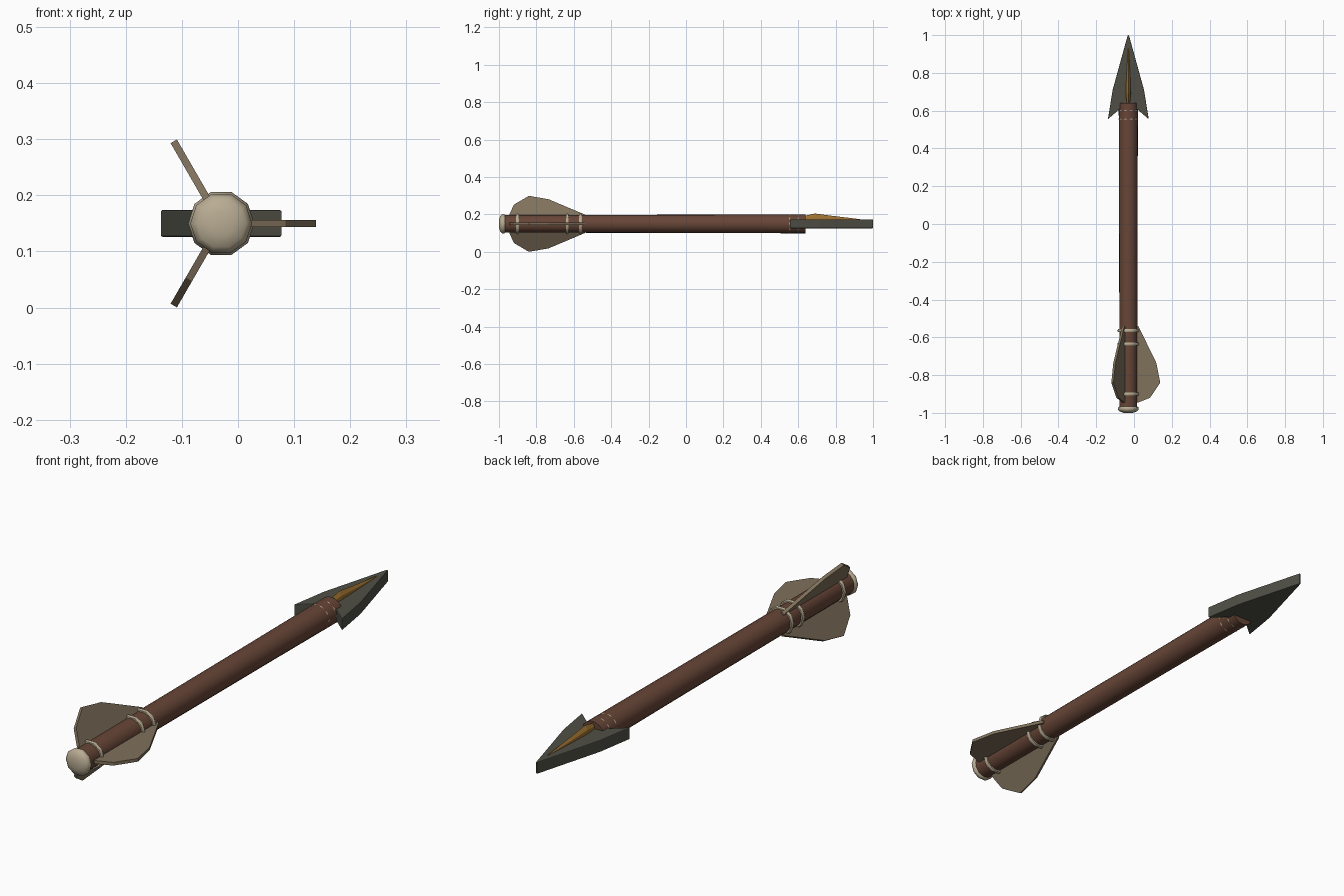
import bpy, bmesh, math
from mathutils import Matrix, Vector

cube = bpy.data.objects.get("Cube")
if cube:
    bpy.data.objects.remove(cube, do_unlink=True)

AXIS = Vector((-0.03, 0, 0.15))   # centre line of the shaft, running along y


def material(name, rgb):
    m = bpy.data.materials.new(name)
    m.use_nodes = True
    m.diffuse_color = (*rgb, 1)
    m.node_tree.nodes["Principled BSDF"].inputs["Base Color"].default_value = (*rgb, 1)
    return m


wood = material("brown wood", (0.135, 0.06, 0.038))
feather = material("tan feather", (0.215, 0.165, 0.105))
stone = material("dark grey stone", (0.078, 0.078, 0.062))
amber = material("amber", (0.34, 0.165, 0.03))
cord = material("pale cord", (0.48, 0.41, 0.29))


def finish(name, bm, mat, smooth=None):
    bmesh.ops.recalc_face_normals(bm, faces=bm.faces)
    mesh = bpy.data.meshes.new(name)
    bm.to_mesh(mesh)
    bm.free()
    mesh.materials.append(mat)
    ob = bpy.data.objects.new(name, mesh)
    ob.location = AXIS
    bpy.context.collection.objects.link(ob)
    if smooth:
        bpy.ops.object.select_all(action='DESELECT')
        ob.select_set(True)
        bpy.context.view_layer.objects.active = ob
        bpy.ops.object.shade_smooth_by_angle(angle=math.radians(smooth))
    return ob


def lathe(name, profile, sides, mat, smooth):
    """Loft circles of (y, radius) along the shaft axis and cap both ends."""
    bm = bmesh.new()
    rings = [[bm.verts.new((r * math.cos(math.tau * i / sides), y,
                            r * math.sin(math.tau * i / sides)))
              for i in range(sides)] for y, r in profile]
    for a, b in zip(rings, rings[1:]):
        for i in range(sides):
            j = (i + 1) % sides
            bm.faces.new((a[i], a[j], b[j], b[i]))
    bm.faces.new(rings[0])
    bm.faces.new(rings[-1])
    return finish(name, bm, mat, smooth)


def slab(name, outline, thickness, mat, angle=0):
    """Extrude an (x, y) outline evenly about z, then turn it round the shaft."""
    bm = bmesh.new()
    face = bm.faces.new([bm.verts.new((x, y, -thickness / 2)) for x, y in outline])
    ext = bmesh.ops.extrude_face_region(bm, geom=[face])["geom"]
    bmesh.ops.translate(bm, vec=(0, 0, thickness),
                        verts=[v for v in ext if isinstance(v, bmesh.types.BMVert)])
    bm.transform(Matrix.Rotation(angle, 4, 'Y'))
    return finish(name, bm, mat)


def binding(name, y, radius, minor, sides=10, tube=6):
    bm = bmesh.new()
    rings = []
    for i in range(sides):
        a = math.tau * i / sides
        ring = []
        for k in range(tube):
            t = math.tau * k / tube
            r = radius + minor * math.cos(t)
            ring.append(bm.verts.new((r * math.cos(a), y + minor * math.sin(t),
                                      r * math.sin(a))))
        rings.append(ring)
    for i in range(sides):
        a, b = rings[i], rings[(i + 1) % sides]
        for k in range(tube):
            n = (k + 1) % tube
            bm.faces.new((a[k], a[n], b[n], b[k]))
    return finish(name, bm, cord, 60)


# Shaft and rounded nock
lathe("shaft", [(-0.975, 0.047), (0.15, 0.049), (0.64, 0.051)], 20, wood, 40)
lathe("nock", [(-1.0, 0.022), (-0.993, 0.044), (-0.982, 0.055),
               (-0.97, 0.053), (-0.963, 0.042)], 10, cord, 60)

# Three fletching fins
fin = [(0.035, -0.54), (0.053, -0.54), (0.148, -0.735), (0.155, -0.77),
       (0.169, -0.84), (0.115, -0.92), (0.052, -0.945), (0.035, -0.945)]
for n in range(3):
    slab(f"fin_{n + 1}", fin, 0.013, feather, math.tau * n / 3)

# Cord bindings round the fins and behind the head
for n, y in enumerate((-0.565, -0.635, -0.9)):
    binding(f"fin_binding_{n + 1}", y, 0.05, 0.009)
for n, y in enumerate((0.555, 0.6)):
    binding(f"head_binding_{n + 1}", y, 0.0475, 0.005)

# Barbed head, mirrored from one half
half = [(0.003, 1.0), (0.083, 0.71), (0.108, 0.555), (0.05, 0.605)]
head = slab("arrow_head", half + [(-x, y) for x, y in reversed(half)], 0.048, stone)
bev = head.modifiers.new("soft_edges", 'BEVEL')
bev.width = 0.005
bev.segments = 2

# Amber ridge along the top of the head: (y, half width, crest height)
bm = bmesh.new()
sections = []
for y, w, top in ((0.62, 0.008, 0.04), (0.69, 0.014, 0.055),
                  (0.78, 0.011, 0.043), (0.93, 0.002, 0.025)):
    sections.append([bm.verts.new(p) for p in ((-w, y, 0.018), (w, y, 0.018),
                                               (w * 0.8, y, (top + 0.022) / 2),
                                               (0, y, top),
                                               (-w * 0.8, y, (top + 0.022) / 2))])
for a, b in zip(sections, sections[1:]):
    for i in range(5):
        j = (i + 1) % 5
        bm.faces.new((a[i], a[j], b[j], b[i]))
bm.faces.new(sections[0])
bm.faces.new(sections[-1])
finish("amber_ridge", bm, amber)

# Small amber point showing through the tip
slab("amber_tip", [(-0.008, 0.975), (0.008, 0.975), (0.004, 0.992), (-0.004, 0.992)],
     0.012, amber)
